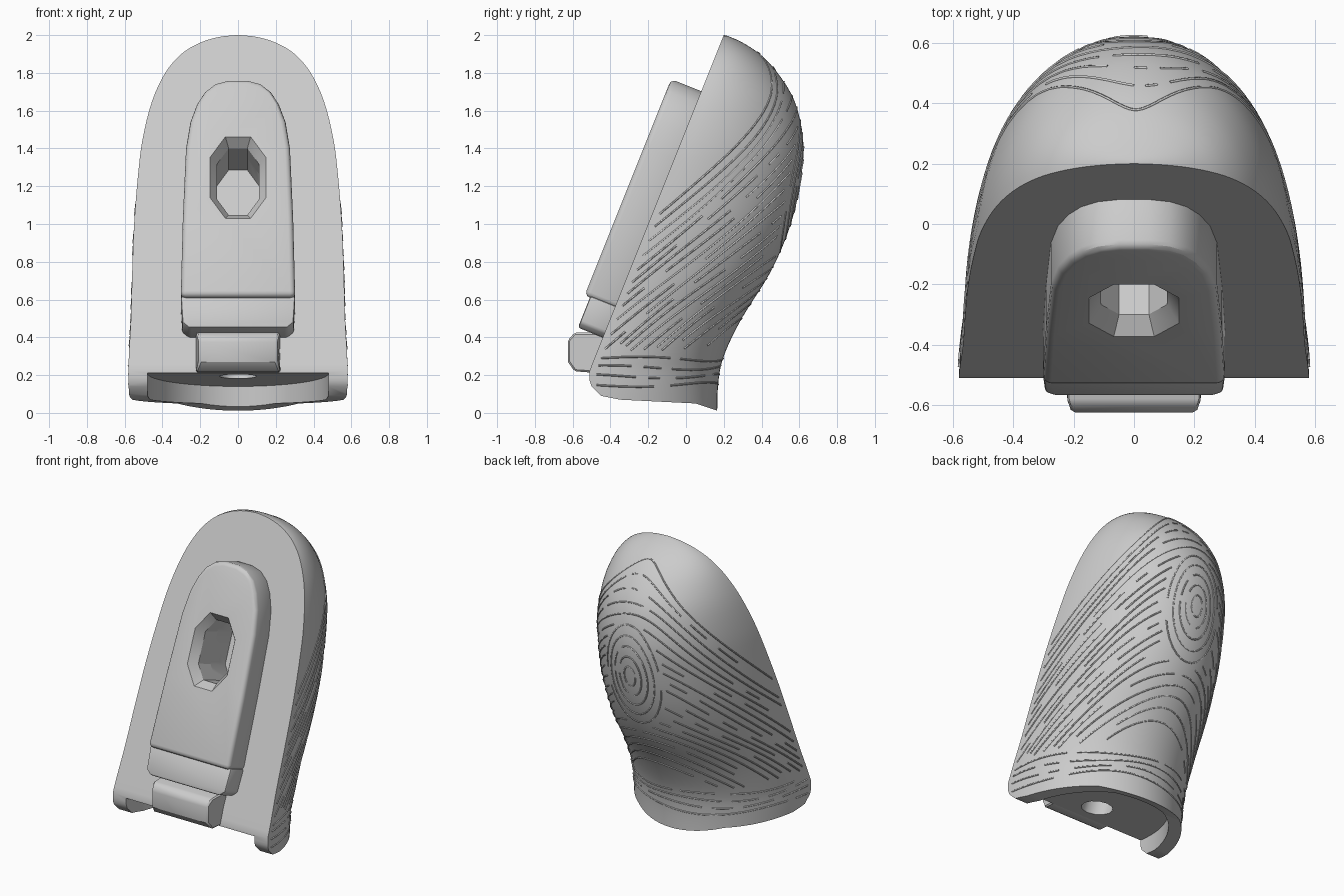
import bpy, bmesh, math, random
from mathutils import Vector

random.seed(4)
cube = bpy.data.objects.get("Cube")
if cube:
    bpy.data.objects.remove(cube)

GREY = (0.6, 0.6, 0.6, 1)
mat = bpy.data.materials.new("light grey")
mat.use_nodes = True
mat.diffuse_color = GREY
mat.node_tree.nodes["Principled BSDF"].inputs["Base Color"].default_value = GREY


def loft(name, rings):
    """Closed solid through equal-length rings of points."""
    bm = bmesh.new()
    loops = [[bm.verts.new(p) for p in r] for r in rings]
    n = len(loops[0])
    for a, b in zip(loops, loops[1:]):
        for i in range(n):
            j = (i + 1) % n
            bm.faces.new((a[i], a[j], b[j], b[i]))
    bm.faces.new(loops[0])
    bm.faces.new(loops[-1])
    bmesh.ops.recalc_face_normals(bm, faces=bm.faces)
    me = bpy.data.meshes.new(name)
    bm.to_mesh(me)
    bm.free()
    ob = bpy.data.objects.new(name, me)
    bpy.context.collection.objects.link(ob)
    me.materials.append(mat)
    return ob


def activate(ob):
    bpy.ops.object.select_all(action='DESELECT')
    ob.select_set(True)
    bpy.context.view_layer.objects.active = ob


def cut(ob, *cutters):
    activate(ob)
    for c in cutters:
        m = ob.modifiers.new("cut", 'BOOLEAN')
        m.operation, m.object, m.solver = 'DIFFERENCE', c, 'EXACT'
        bpy.ops.object.modifier_apply(modifier=m.name)


def bevel(ob, width, segments):
    activate(ob)
    m = ob.modifiers.new("bevel", 'BEVEL')
    m.width, m.segments, m.limit_method = width, segments, 'ANGLE'
    m.angle_limit = math.radians(35)
    bpy.ops.object.modifier_apply(modifier=m.name)


def smooth(ob, angle):
    activate(ob)
    bpy.ops.object.shade_smooth_by_angle(angle=math.radians(angle))


# Body: height, back depth and half width, smoothed into dense rows
KEYS = [(-.03, .165, .57), (.15, .17, .58), (.3, .2, .578), (.5, .295, .567),
        (.75, .45, .56), (1, .555, .55), (1.25, .61, .53), (1.45, .62, .505),
        (1.65, .575, .455), (1.8, .485, .385), (1.9, .39, .3),
        (1.96, .3, .2), (1.99, .235, .1), (2, .205, .01)]
K = [Vector(k) for k in KEYS]
rows = []
for i in range(len(K) - 1):
    a, b, c, d = K[max(i - 1, 0)], K[i], K[i + 1], K[min(i + 2, len(K) - 1)]
    for s in range(4):
        t = s / 4
        rows.append(b + (c - a) * (t / 2) + (a - b * 2.5 + c * 2 - d / 2) * t**2
                    + (b * 1.5 - a / 2 - c * 1.5 + d / 2) * t**3)
rows.append(K[-1])


def front_y(z):
    return max(-.51, .2 - .4 * (2 - z))


def section(row, phi):
    z, back, w = row
    f = front_y(z)
    return Vector((w * math.sin(phi), f + (back - f) * math.cos(phi), z))


def surface(phi, z):
    for a, b in zip(rows, rows[1:]):
        if a[0] <= z <= b[0]:
            return section(a.lerp(b, (z - a[0]) / (b[0] - a[0])), phi)


ARC = [math.pi * (i / 40 - .5) for i in range(41)]
body = loft("body", [[section(r, p) for p in ARC] for r in rows])


# Frame lying on the slanted front: x across, v up the slope, n outwards
def slope(x, v, n):
    return Vector((x, -.6 + .371 * v - .928 * n, .928 * v + .371 * n))


# Cutters: bottom edge curve, hollow underside, slot and lower hole
EDGE = [(-.8, .2), (-.52, .2), (-.5, .14), (-.45, .09), (-.35, .07),
        (.05, .05), (.17, .01), (.3, -.01), (.3, -.3), (-.8, -.3)]
edge_cutter = loft("edge_cutter", [[(x, y, z) for y, z in EDGE] for x in (-1, 1)])

outline = [(.48 * math.sin(p), -.5 + .6 * math.cos(p)) for p in ARC]
outline = [(-.48, -.8)] + outline + [(.48, -.8)]
hollow_cutter = loft("hollow_cutter", [
    [(x, y, -.3) for x, y in outline],
    [(x, y, .14 + .117 * (.1 - y)) for x, y in outline]])


def octagon(h, lo, hi, n):
    e = h * .8
    pts = [(h, lo + e), (h, hi - e), (h * .45, hi), (-h * .45, hi),
           (-h, hi - e), (-h, lo + e), (-h * .45, lo), (h * .45, lo)]
    return [slope(x, v, n) for x, v in pts]


slot_cutter = loft("slot_cutter", [octagon(.185, 1.0, 1.545, .23),
                                   octagon(.11, 1.085, 1.465, .11),
                                   octagon(.11, 1.085, 1.465, -.2)])
hole_cutter = loft("hole_cutter", [
    [(.1 * math.cos(a), -.35 + dy + .1 * math.sin(a), z)
     for a in [math.tau * i / 12 for i in range(12)]]
    for dy, z in ((-.08, 0), (.12, .5))])
cut(body, edge_cutter, hollow_cutter, slot_cutter, hole_cutter)
smooth(body, 35)

# Raised plate: half outline mirrored, thinner step at its lower end
SIDE = [(.6, .303), (1.05, .292), (1.45, .275), (1.6, .252), (1.7, .217),
        (1.77, .175), (1.815, .12), (1.835, .05)]
STEP = [(.43, .26), (.46, .295), (.61, .303)]


def plate(name, half, top):
    pts = [(w, v) for v, w in half] + [(-w, v) for v, w in reversed(half)]
    return loft(name, [[slope(x, v, n) for x, v in pts] for n in (-.03, top)])


front_plate = plate("front_plate", SIDE, .172)
bevel(front_plate, .028, 3)
cut(front_plate, slot_cutter)
lower_step = plate("lower_step", STEP, .142)
bevel(lower_step, .012, 2)

# Latch block below the plate
LATCH = [(-.59, .425), (-.625, .385), (-.625, .27), (-.59, .22),
         (-.48, .212), (-.4, .3), (-.4, .425)]
latch = loft("latch_block", [[(s * (.225 - .02 * (y < -.6)), y, z) for y, z in LATCH]
                             for s in (-1, 1)])
bevel(latch, .01, 1)
for ob in (front_plate, lower_step, latch):
    smooth(ob, 30)
for c in (edge_cutter, hollow_cutter, slot_cutter, hole_cutter):
    bpy.data.objects.remove(c)

# Fine skin ridges: bands at the base, arches and a central whorl
paths = []
SWEEP = [math.radians(a) for a in range(-87, 88, 3)]
for k in range(4):
    paths.append([(p, .15 + .045 * k + .012 * math.sin(4 * p + k)) for p in SWEEP])
for k in range(21):
    top = .5 + .07 * k
    paths.append([(p, top - .9 * (1 - math.cos(p)) + .01 * math.sin(5 * p + k))
                  for p in SWEEP])
whorl = []
for k in range(1, 6):
    whorl.append([(.075 * k * math.cos(a), 1.2 + .07 * k * math.sin(a))
                  for a in [math.tau * i / 32 for i in range(33)]])


def in_whorl(p, z):
    return (p / .42)**2 + ((z - 1.2) / .39)**2 < 1


curve = bpy.data.curves.new("skin_ridges", 'CURVE')
curve.dimensions = '3D'
curve.bevel_depth = .005
curve.bevel_resolution = 0
curve.use_fill_caps = True


def add_run(run):
    if len(run) > 2:
        sp = curve.splines.new('POLY')
        sp.points.add(len(run) - 1)
        for pt, co in zip(sp.points, run):
            pt.co = (*co, 1)


for path in paths + whorl:
    run = []
    for p, z in path:
        hidden = z < .13 or z > 1.95 or (path not in whorl and in_whorl(p, z))
        crossing = path not in paths[:4] and z < .33
        if hidden or crossing or random.random() < .07:
            add_run(run)
            run = []
        else:
            run.append(surface(p, z))
    add_run(run)
ridges = bpy.data.objects.new("skin_ridges", curve)
bpy.context.collection.objects.link(ridges)
curve.materials.append(mat)
activate(ridges)
bpy.ops.object.convert(target='MESH')
